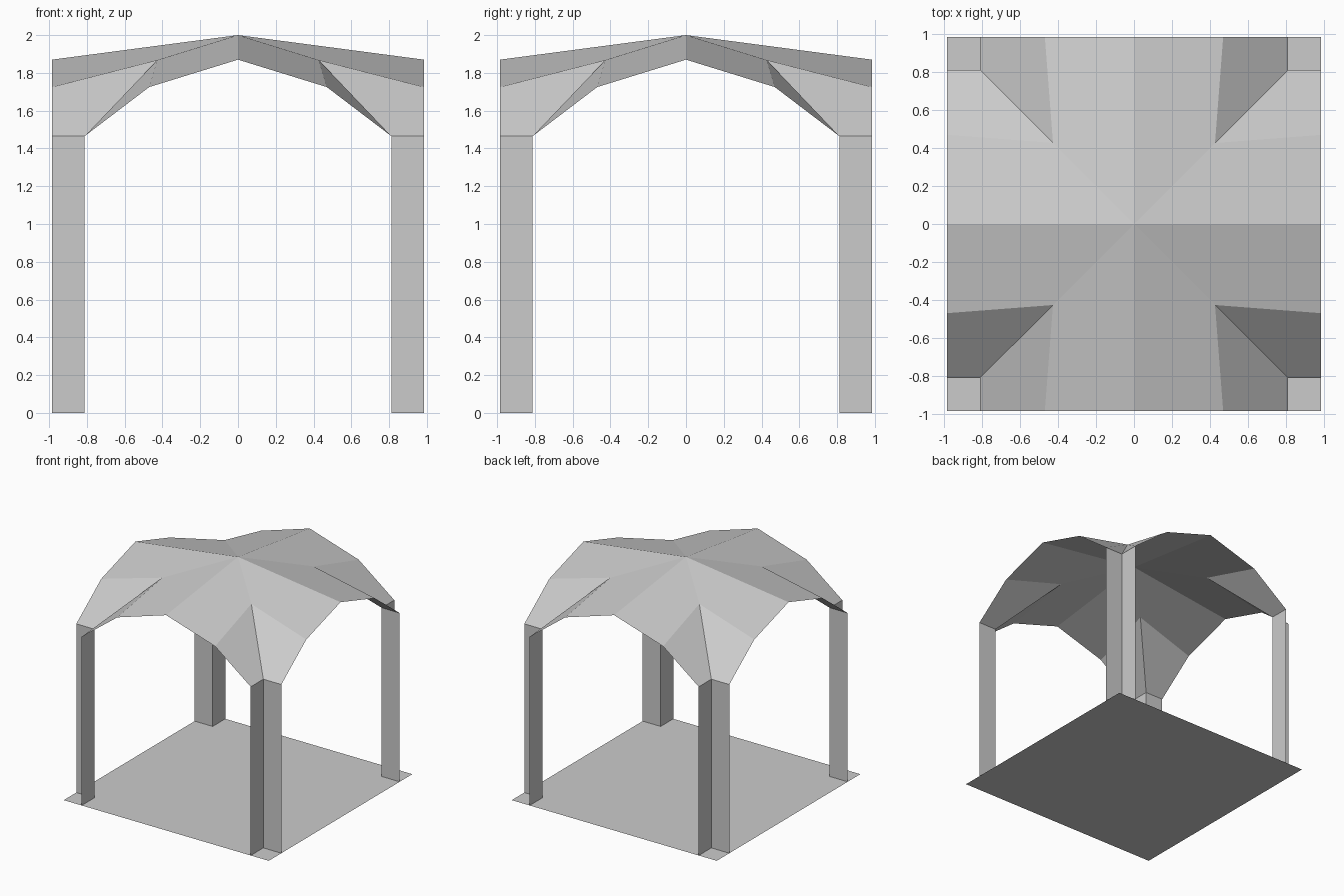
import bpy, bmesh
from math import pi
from mathutils import Matrix, Vector

cube = bpy.data.objects.get("Cube")
if cube:
    bpy.data.objects.remove(cube, do_unlink=True)

HALF, INNER, SPRING = 0.985, 0.812, 1.465

grey = bpy.data.materials.new("light grey")
grey.use_nodes = True
colour = (0.6, 0.6, 0.6, 1)
grey.diffuse_color = colour
grey.node_tree.nodes["Principled BSDF"].inputs["Base Color"].default_value = colour


def sheet(name, faces, outward):
    """Weld corner lists into one open sheet; outward(centre) gives the facing side."""
    bm = bmesh.new()
    for corners in faces:
        bm.faces.new([bm.verts.new(c) for c in corners])
    bmesh.ops.remove_doubles(bm, verts=bm.verts, dist=0.0005)
    bm.normal_update()
    for f in bm.faces:
        if f.normal.dot(outward(f.calc_center_median())) < 0:
            f.normal_flip()
    mesh = bpy.data.meshes.new(name)
    bm.to_mesh(mesh)
    bm.free()
    mesh.materials.append(grey)
    obj = bpy.data.objects.new(name, mesh)
    bpy.context.collection.objects.link(obj)
    return obj


def up(_):
    return Vector((0, 0, 1))


def away(c):
    return Vector((c.x, c.y, 0))


# Floor
sheet("floor", [[(-HALF, -HALF, 0), (HALF, -HALF, 0), (HALF, HALF, 0), (-HALF, HALF, 0)]], up)

# Vaulted roof: one eighth, mirrored and turned around the centre
apex = Vector((0, 0, 2))
crown = Vector((0, -HALF, 1.87))
haunch = Vector((0.47, -HALF, 1.725))
groin = Vector((0.427, -0.427, 1.868))
foot_inner = Vector((INNER, -INNER, SPRING))
foot_outer = Vector((INNER, -HALF, SPRING))
eighth = [[apex, crown, haunch, groin], [groin, haunch, foot_outer, foot_inner]]
turns = [Matrix.Rotation(i * pi / 2, 3, "Z") for i in range(4)]
mirrors = [Matrix.Identity(3), Matrix.Diagonal((-1, 1, 1))]
sheet("vaulted_roof",
      [[t @ m @ p for p in face] for t in turns for m in mirrors for face in eighth], up)

# Corner legs: two thin walls meeting at the inner corner, open to the outside
for side, sx in (("left", 1), ("right", -1)):
    for end, sy in (("front", -1), ("back", 1)):
        path = [(sx * INNER, sy * HALF), (sx * INNER, sy * INNER), (sx * HALF, sy * INNER)]
        walls = [[(*a, 0), (*b, 0), (*b, SPRING), (*a, SPRING)] for a, b in zip(path, path[1:])]
        sheet(f"{end}_{side}_leg", walls, away)
